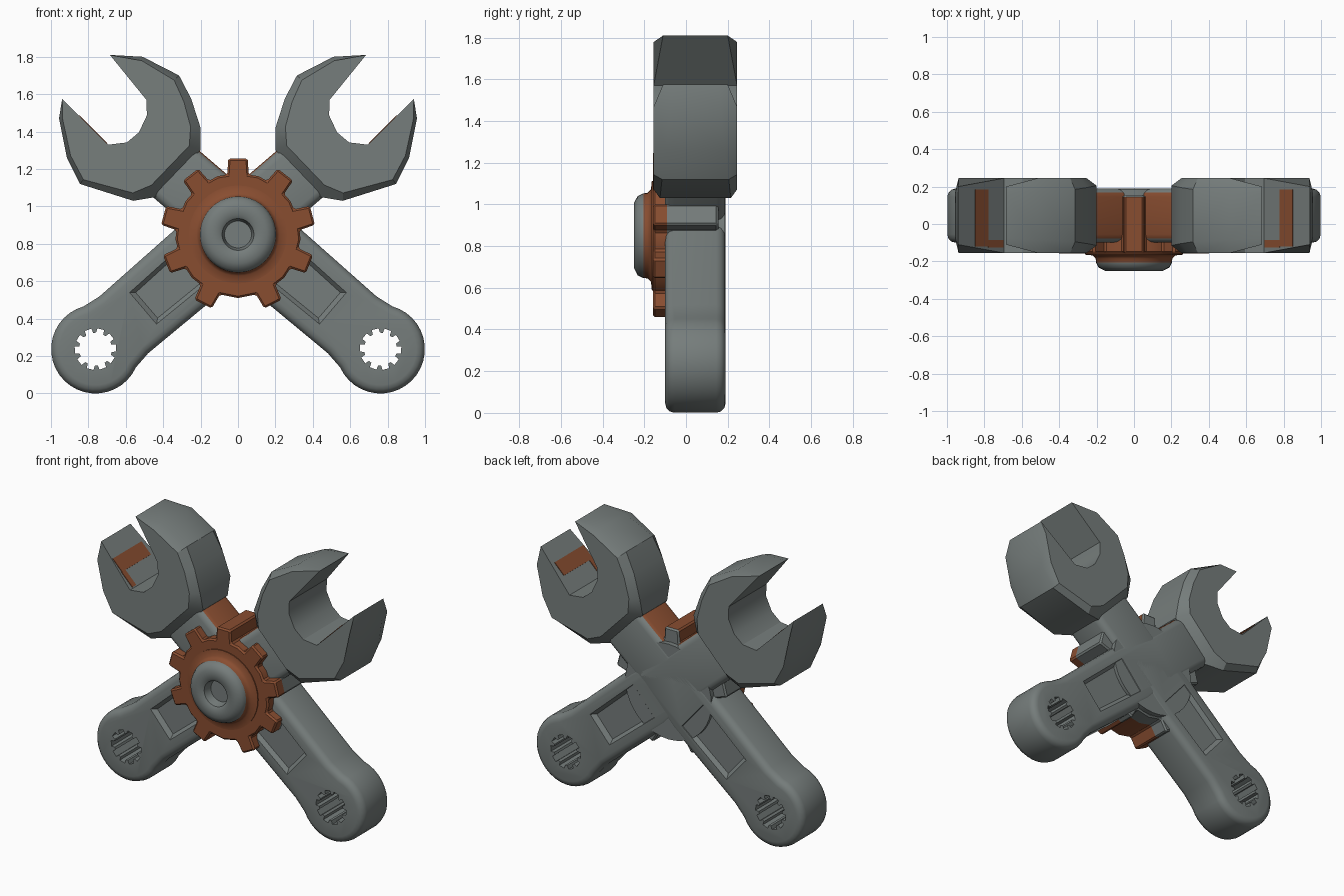
import bpy, bmesh, math
from mathutils import Vector

cube = bpy.data.objects.get("Cube")
if cube:
    bpy.data.objects.remove(cube)


def material(name, rgb):
    m = bpy.data.materials.new(name)
    m.use_nodes = True
    m.diffuse_color = (*rgb, 1)
    bsdf = m.node_tree.nodes["Principled BSDF"]
    bsdf.inputs["Base Color"].default_value = (*rgb, 1)
    bsdf.inputs["Roughness"].default_value = 0.6
    return m


STEEL = material("steel_grey", (0.18, 0.205, 0.2))
RUST = material("rust_brown", (0.25, 0.075, 0.03))


def activate(ob):
    bpy.ops.object.select_all(action='DESELECT')
    ob.select_set(True)
    bpy.context.view_layer.objects.active = ob


def loft(name, layers):
    """Skin closed loops of (x, y, z) points and cap both ends."""
    bm = bmesh.new()
    rows = [[bm.verts.new(p) for p in layer] for layer in layers]
    n = len(rows[0])
    for a, b in zip(rows, rows[1:]):
        for i in range(n):
            j = (i + 1) % n
            bm.faces.new((a[i], a[j], b[j], b[i]))
    bm.faces.new(rows[0])
    bm.faces.new(rows[-1])
    bmesh.ops.recalc_face_normals(bm, faces=bm.faces)
    me = bpy.data.meshes.new(name)
    bm.to_mesh(me)
    bm.free()
    ob = bpy.data.objects.new(name, me)
    bpy.context.collection.objects.link(ob)
    me.materials.append(STEEL)
    me.materials.append(RUST)
    return ob


def prism(name, outline, ys):
    return loft(name, [[(x, y, z) for x, z in outline] for y in ys])


def bevel(ob, width, segments=1):
    activate(ob)
    m = ob.modifiers.new("bevel", 'BEVEL')
    m.width, m.segments = width, segments
    m.limit_method, m.angle_limit = 'ANGLE', math.radians(50)
    bpy.ops.object.modifier_apply(modifier=m.name)


def cut(ob, cutter):
    activate(ob)
    m = ob.modifiers.new("cut", 'BOOLEAN')
    m.operation, m.object, m.solver = 'DIFFERENCE', cutter, 'EXACT'
    bpy.ops.object.modifier_apply(modifier=m.name)
    bpy.data.objects.remove(cutter)


def finish(ob, rule=None, angle=32):
    for p in ob.data.polygons:
        p.material_index = int(bool(rule and rule(p.center, p.normal)))
    activate(ob)
    bpy.ops.object.shade_smooth_by_angle(angle=math.radians(angle))


def polar(r, a, cx=0.0, cz=0.0):
    return (cx + r * math.cos(a), cz + r * math.sin(a))


def circle(r, cx, cz, n=40):
    return [polar(r, math.tau * i / n, cx, cz) for i in range(n)]


# Wrench axis: from the ring at the foot up to the open jaw
RING = Vector((-0.762, 0.237))
TILT = math.radians(40.6)
U = Vector((math.cos(TILT), math.sin(TILT)))
V = Vector((-U.y, U.x))

# Jaw outline: x, z, inset of the flat face, half depth of the outer flank
JAW = [
    (0.685, 1.81, 0.0, 0.12), (0.49, 1.57, 0, 0.15), (0.487, 1.487, 0, 0.15),
    (0.53, 1.396, 0, 0.15), (0.594, 1.342, 0, 0.15), (0.695, 1.33, 0, 0.15),
    (0.94, 1.575, 0.0, 0.11), (0.957, 1.47, 0.05, 0.12), (0.915, 1.26, 0.06, 0.14),
    (0.845, 1.12, 0.07, 0.16), (0.56, 1.03, 0.1, 0.17), (0.44, 1.05, 0.16, 0.13),
    (0.2, 1.3, 0.16, 0.13), (0.2, 1.42, 0.14, 0.16), (0.25, 1.575, 0.12, 0.15),
    (0.315, 1.70, 0.1, 0.14), (0.51, 1.80, 0.06, 0.13)]
TIPS = (0, 6)
MID_Y = 0.045


def wrench(side, s):
    def world(points):
        out = [RING + U * u + V * v for u, v in points]
        return [(s * p.x, p.y) for p in out]

    # Handle, ring end and neck in one outline
    arc = [polar(0.237, math.radians(a)) for a in range(65, 296, 10)]
    body = arc + [(0.2, -0.2), (0.8, -0.21), (1.12, -0.175), (1.5, -0.175),
                  (1.5, 0.175), (1.12, 0.175), (0.8, 0.21), (0.2, 0.2)]
    handle = prism(side + "_handle", world(body), (-0.1, 0.19))
    bevel(handle, 0.045, 3)

    # Notched socket hole
    star = []
    for i in range(10):
        for da, r in ((-0.2, 0.112), (0.14, 0.112), (0.2, 0.088), (0.38, 0.088)):
            star.append(polar(r, math.tau * i / 10 + da))
    cut(handle, prism("socket_cutter", world(star), (-0.4, 0.4)))

    # Shallow channels on both faces of the handle
    slot = [(0.36, -0.09), (0.74, -0.1), (0.74, 0.1), (0.36, 0.09)]
    wide = [(0.33, -0.115), (0.77, -0.125), (0.77, 0.125), (0.33, 0.115)]
    for deep, out in ((-0.075, -0.105), (0.165, 0.195)):
        cut(handle, loft("channel_cutter", [
            [(x, y, z) for x, z in world(pts)]
            for pts, y in ((slot, deep), (wide, out))]))
    finish(handle, lambda c, n: n.z > 0.4 and abs(n.y) < 0.5
           and c.z > 1.15 and abs(c.x) < 0.25 and n.x * s < 0)

    # Open jaw with sloping outer flanks
    cx, cz = 0.58, 1.45
    layers = []
    for d, flat in ((-1, True), (-1, False), (1, False), (1, True)):
        row = []
        for i, (x, z, inset, h) in enumerate(JAW):
            k = inset if flat else 0
            depth = (0.155 if i in TIPS else 0.2) if flat else h
            row.append((s * (x + (cx - x) * k), MID_Y + d * depth, z + (cz - z) * k))
        layers.append(row)
    finish(loft(side + "_jaw", layers), angle=28)

    # Worn rust patch on the inner face of the lower jaw
    def plate(name, x0, x1, y0, y1):
        pts = [(s * (x + o), x + 0.635 + o2) for x, o, o2 in
               ((x0, 0.003, -0.003), (x1, 0.003, -0.003),
                (x1, -0.003, 0.003), (x0, -0.003, 0.003))]
        finish(prism(name, pts, (y0, y1)), lambda c, n: True)

    plate(side + "_jaw_patch", 0.78, 0.85, -0.12, 0.185)
    plate(side + "_jaw_strip", 0.70, 0.78, -0.125, -0.085)


wrench("left", 1)
wrench("right", -1)

# Gear through the crossing: rust in front and on top, steel behind
GZ = 0.845
half = [52, 15, -22, -63]
angles = sorted([90] + half + [180 - a for a in half])
gear_outline = []
for i, a in enumerate(angles):
    t = math.radians(a)
    for da, r in ((-0.175, 0.33), (-0.125, 0.415), (0.125, 0.415), (0.175, 0.33)):
        gear_outline.append(polar(r, t + da, 0, GZ))
    nxt = angles[(i + 1) % len(angles)] + (360 if i == len(angles) - 1 else 0)
    gear_outline.append(polar(0.335, math.radians((a + nxt) / 2), 0, GZ))
gear = prism("gear", gear_outline, (-0.158, -0.09, 0.05, 0.155))
bevel(gear, 0.01)


def gear_rust(c, n):
    front = c.y < -0.09
    top = c.z > 1.08 and abs(c.x) < 0.26 and n.y < 0.5
    bottom = c.z < 0.62 and c.y < 0.05
    return front or top or bottom


finish(gear, gear_rust, 25)

# Round boss closing the crossing at the back
finish(prism("back_boss", circle(0.32, 0, GZ), (0.1, 0.187)))

# Hub with collar and dished centre
HUB = [(0.262, -0.14), (0.262, -0.164), (0.222, -0.168), (0.205, -0.185),
       (0.203, -0.205), (0.19, -0.232), (0.155, -0.25), (0.105, -0.25),
       (0.085, -0.238), (0.072, -0.185)]
hub = loft("hub", [[(x, y, z) for x, z in circle(r, 0, GZ + 0.005)] for r, y in HUB])


def hub_rust(c, n):
    return c.y > -0.2 and math.hypot(c.x, c.z - GZ) > 0.15


finish(hub, hub_rust, 40)
